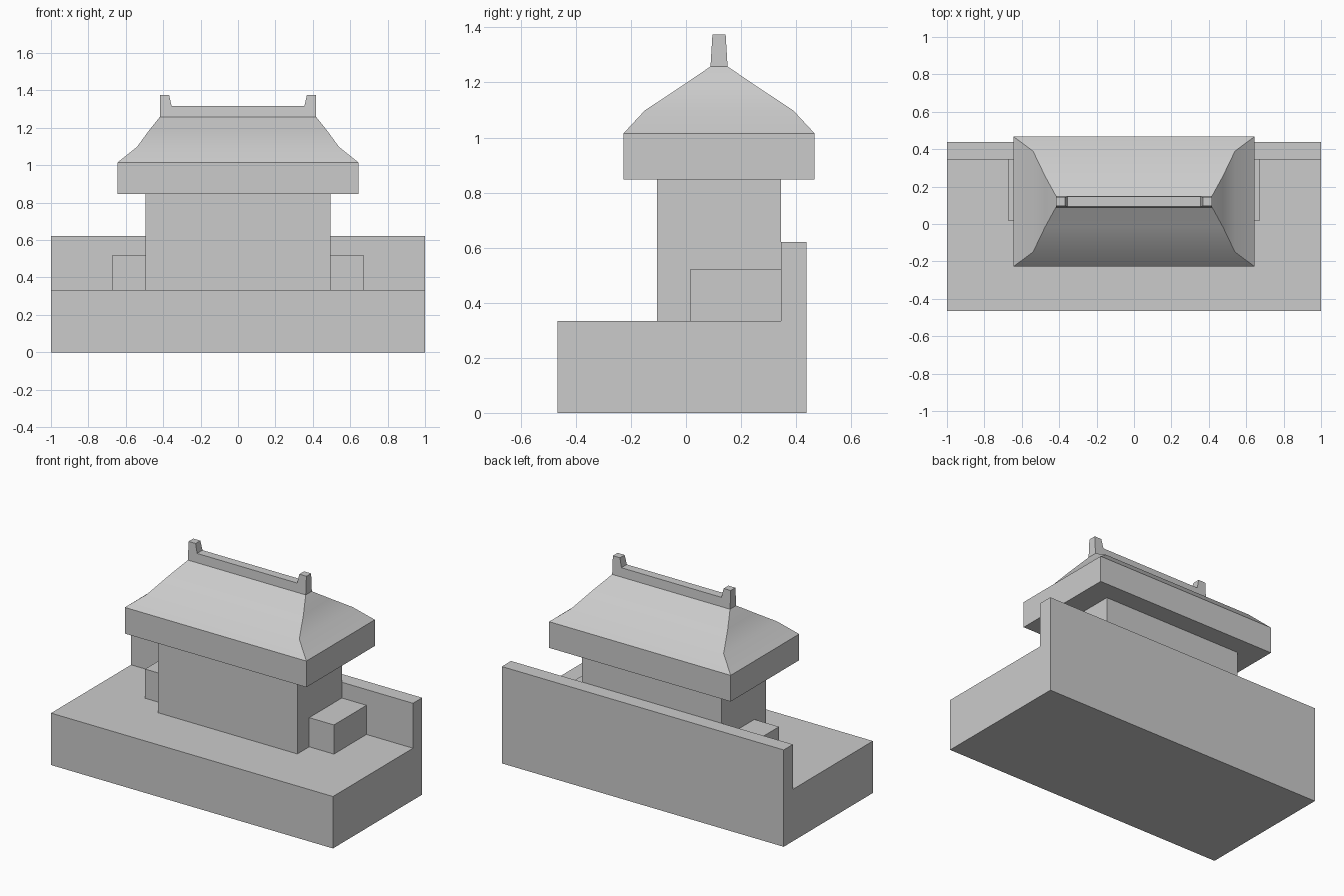
import bpy, bmesh

if "Cube" in bpy.data.objects:
    bpy.data.objects.remove(bpy.data.objects["Cube"])


def make_object(name, bm):
    bmesh.ops.recalc_face_normals(bm, faces=bm.faces)
    mesh = bpy.data.meshes.new(name)
    bm.to_mesh(mesh)
    bm.free()
    obj = bpy.data.objects.new(name, mesh)
    bpy.context.collection.objects.link(obj)
    return obj


def bridge(name, rings):
    """Skin equal-length vertex rings and cap both ends."""
    bm = bmesh.new()
    loops = [[bm.verts.new(p) for p in ring] for ring in rings]
    for a, b in zip(loops, loops[1:]):
        for i in range(len(a)):
            j = (i + 1) % len(a)
            bm.faces.new((a[i], a[j], b[j], b[i]))
    bm.faces.new(loops[0])
    bm.faces.new(loops[-1])
    return make_object(name, bm)


def rect(hx, hy, z, cy):
    return [(sx * hx, cy + sy * hy, z)
            for sx, sy in ((-1, -1), (1, -1), (1, 1), (-1, 1))]


def box(name, hx, y0, y1, z0, z1):
    cy, hy = (y0 + y1) / 2, (y1 - y0) / 2
    return bridge(name, [rect(hx, hy, z0, cy), rect(hx, hy, z1, cy)])


# Base with raised back wall: L-shaped side profile swept along x
side = [(-0.466, 0), (0.438, 0), (0.438, 0.621), (0.345, 0.621),
        (0.345, 0.333), (-0.466, 0.333)]
bridge("base_and_back_wall", [[(x, y, z) for y, z in side] for x in (-1, 1)])

# Main hall and the low wings beside it
box("hall", 0.495, -0.105, 0.345, 0.333, 0.847)
for sx, label in ((-1, "left"), (1, "right")):
    wing = bridge("wing_" + label,
                  [[(sx * x, y, z) for y, z in ((0.015, 0.333), (0.345, 0.333),
                                                (0.345, 0.52), (0.015, 0.52))]
                   for x in (0.495, 0.67)])

# Roof: straight eaves band, then concave hipped slopes (half x, half y, z)
CY = 0.12
levels = [(0.644, 0.347, 0.847), (0.644, 0.347, 1.015), (0.54, 0.27, 1.098),
          (0.476, 0.137, 1.186), (0.418, 0.031, 1.258)]
roof = bridge("roof", [rect(hx, hy, z, CY) for hx, hy, z in levels])

# Ridge with upturned ends: front profile, narrowing towards the top
half = [(0.418, 1.258), (0.418, 1.375), (0.368, 1.375), (0.355, 1.316)]
profile = half + [(-x, z) for x, z in reversed(half)]
bridge("ridge", [[(x, CY + s * (0.031 - (z - 1.258) * 0.06), z)
                  for x, z in profile] for s in (-1, 1)])

# Soft shading on the curved roof slopes, crisp hips and eaves
bpy.context.view_layer.objects.active = roof
roof.select_set(True)
bpy.ops.object.shade_smooth_by_angle(angle=0.52)
